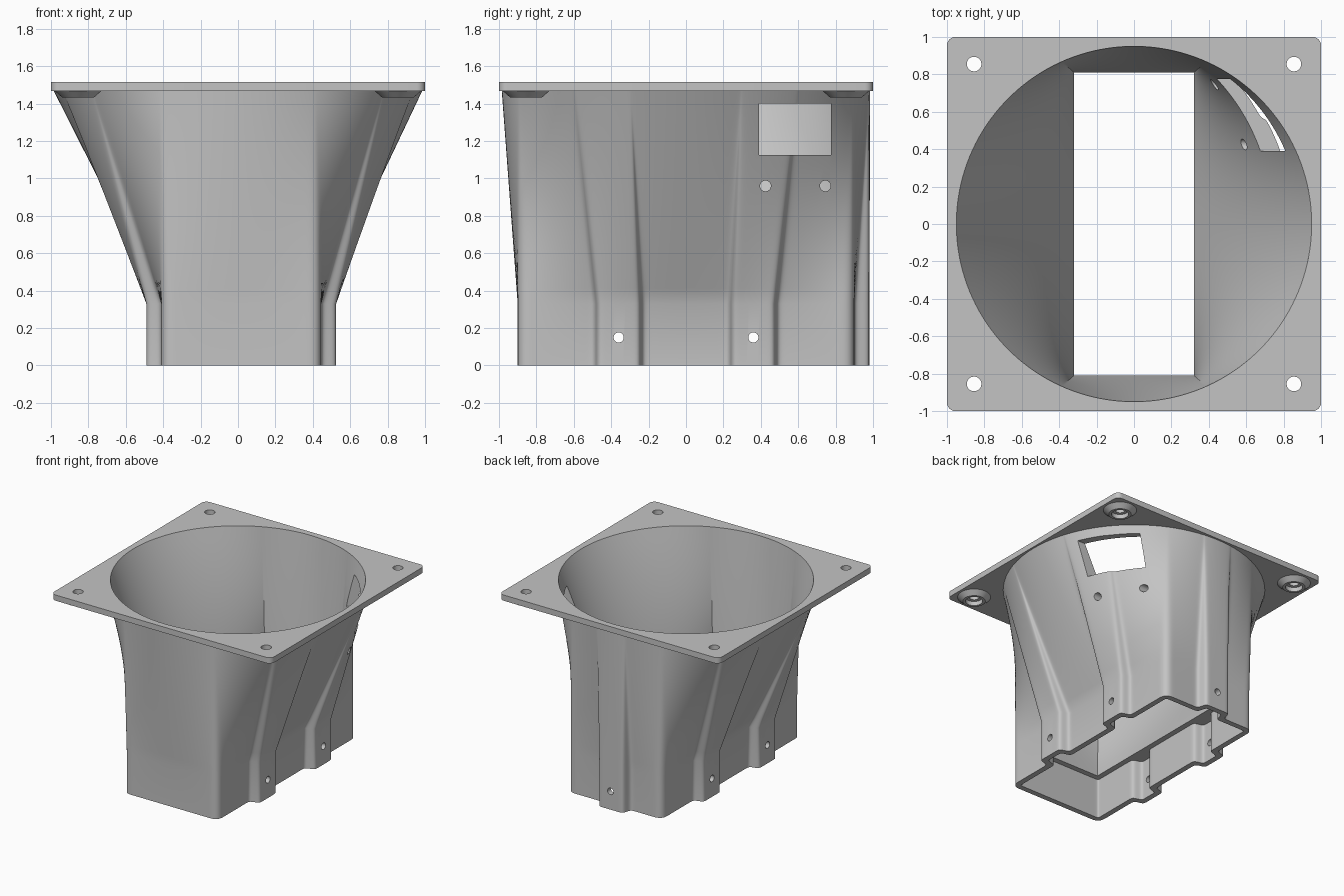
import bpy, bmesh, math
from mathutils import Vector, Matrix

if "Cube" in bpy.data.objects:
    bpy.data.objects.remove(bpy.data.objects["Cube"], do_unlink=True)

grey = bpy.data.materials.new("light grey plastic")
grey.use_nodes = True
grey.diffuse_color = (0.55, 0.55, 0.55, 1)
grey.node_tree.nodes["Principled BSDF"].inputs["Base Color"].default_value = (0.55, 0.55, 0.55, 1)

SOCKET_TOP, PLATE_BOTTOM, PLATE_TOP = 0.33, 1.468, 1.515
OUTER_R, INNER_R, WALL = 0.985, 0.95, 0.045
SLOT_X, SLOT_Y, SLOT_ANGLE = 0.32, 0.81, 66


def make_object(name, bm):
    bmesh.ops.recalc_face_normals(bm, faces=bm.faces)
    mesh = bpy.data.meshes.new(name)
    bm.to_mesh(mesh)
    bm.free()
    obj = bpy.data.objects.new(name, mesh)
    bpy.context.collection.objects.link(obj)
    mesh.materials.append(grey)
    return obj


def select_only(obj):
    bpy.ops.object.select_all(action='DESELECT')
    obj.select_set(True)
    bpy.context.view_layer.objects.active = obj


def smooth(obj):
    select_only(obj)
    bpy.ops.object.shade_smooth_by_angle(angle=math.radians(30))


def cut(obj, cutter_bm):
    cutter = make_object("cutter", cutter_bm)
    cutter.hide_render = True
    mod = obj.modifiers.new("cut", 'BOOLEAN')
    mod.operation, mod.solver, mod.object = 'DIFFERENCE', 'EXACT', cutter
    select_only(obj)
    bpy.ops.object.modifier_apply(modifier=mod.name)
    bpy.data.objects.remove(cutter, do_unlink=True)


def add_cylinder(bm, centre, radius, depth, axis='Z', segments=32):
    turn = {'X': Matrix.Rotation(math.pi / 2, 4, 'Y'),
            'Y': Matrix.Rotation(math.pi / 2, 4, 'X'), 'Z': Matrix()}[axis]
    bmesh.ops.create_cone(bm, cap_ends=True, segments=segments, radius1=radius, radius2=radius,
                          depth=depth, matrix=Matrix.Translation(centre) @ turn)


def add_box(bm, centre, size):
    bmesh.ops.create_cube(bm, size=1, matrix=Matrix.Translation(centre) @ Matrix.Diagonal((*size, 1)))


def bridge(bm, rings):
    n = len(rings[0])
    for a, b in zip(rings, rings[1:] + rings[:1]):
        for i in range(n):
            j = (i + 1) % n
            bm.faces.new((a[i], a[j], b[j], b[i]))


# Socket outline: x, y and the angle it reaches on the round end
half = [(0, -.9, -90), (.4, -.9, -66), (.43, -.885, -65), (.445, -.855, -64),
        (.445, -.49, -38), (.525, -.47, -37), (.525, -.25, -18), (.445, -.23, -17),
        (.445, .23, 17), (.525, .25, 18), (.525, .47, 37), (.445, .49, 38),
        (.445, .855, 64), (.43, .885, 65), (.4, .9, 66),
        (.13, .9, 82), (.11, .98, 83), (0, .98, 90)]
other = [(-(x - .035) if x > .3 else -x, y, 180 - a) for x, y, a in reversed(half[1:-1])]
corners = half + other
count = len(corners)


def inset(i):
    p, q, r = (Vector(corners[k % count][:2]) for k in (i - 1, i, i + 1))
    n1 = Vector((p.y - q.y, q.x - p.x)).normalized()
    n2 = Vector((q.y - r.y, r.x - q.x)).normalized()
    m = (n1 + n2).normalized()
    return q + m * WALL / m.dot(n1)


# Resample evenly, then round the corners by averaging neighbours
samples = []
for i in range(count):
    j = (i + 1) % count
    p, q = Vector(corners[i][:2]), Vector(corners[j][:2])
    a, b = corners[i][2], corners[j][2] + (360 if j == 0 else 0)
    ip, iq = inset(i), inset(j)
    steps = max(2, round((q - p).length / 0.0125))
    for k in range(steps):
        f = k / steps
        ang = math.radians(a + (b - a) * f)
        samples.append(Vector((*p.lerp(q, f), *ip.lerp(iq, f), math.cos(ang), math.sin(ang))))
for _ in range(4):
    samples = [(samples[i - 1] + s * 2 + samples[(i + 1) % len(samples)]) / 4
               for i, s in enumerate(samples)]

outer = [Vector(s[0:2]) for s in samples]
socket = [Vector(s[2:4]) for s in samples]
outer_rim = [Vector(s[4:6]).normalized() * OUTER_R for s in samples]
slot = [Vector((max(-SLOT_X, min(SLOT_X, p.x)), max(-SLOT_Y, min(SLOT_Y, p.y)))) for p in outer]


# Each side of the slot spreads evenly over its own arc of the round opening
def slot_to_rim(p):
    if abs(p.x) > SLOT_X - .0001:
        a = math.radians(SLOT_ANGLE * p.y / SLOT_Y)
        return Vector((math.copysign(math.cos(a), p.x), math.sin(a))) * INNER_R
    a = math.radians(90 - (90 - SLOT_ANGLE) * p.x / SLOT_X)
    return Vector((math.cos(a), math.copysign(math.sin(a), p.y))) * INNER_R


inner_rim = [slot_to_rim(p) for p in slot]


# Duct: socket, straight outer loft to a circle, inner loft back down to a ledge
def ring(bm, points, z):
    return [bm.verts.new((p.x, p.y, z)) for p in points]


def loft(bm, base, rim, top, t):
    return ring(bm, [p.lerp(q, t) for p, q in zip(base, rim)], SOCKET_TOP + (top - SOCKET_TOP) * t)


LEVELS = 14
bm = bmesh.new()
rings = [ring(bm, outer, 0)]
rings += [loft(bm, outer, outer_rim, PLATE_BOTTOM, i / LEVELS) for i in range(LEVELS + 1)]
rings += [loft(bm, slot, inner_rim, PLATE_TOP, i / LEVELS) for i in range(LEVELS, -1, -1)]
rings += [ring(bm, socket, SOCKET_TOP), ring(bm, socket, 0)]
bridge(bm, rings)
bmesh.ops.remove_doubles(bm, verts=bm.verts, dist=1e-5)
duct = make_object("duct", bm)

# Window, sensor holes and screw holes
bm = bmesh.new()
add_box(bm, (.7, .582, 1.262), (.9, .385, .275))
for y in (.425, .745):
    add_cylinder(bm, (.7, y, .96), .029, .9, 'X')
for side in (-1, 1):
    for y in (-.36, .36):
        add_cylinder(bm, (side * .6, y, .15), .027, .8, 'X')
add_cylinder(bm, (0, 1, .15), .027, .5, 'Y')
cut(duct, bm)
smooth(duct)

# Mounting plate with rounded corners
bm = bmesh.new()
add_box(bm, (0, 0, (PLATE_BOTTOM + PLATE_TOP) / 2), (2, 2, PLATE_TOP - PLATE_BOTTOM))
upright = [e for e in bm.edges if abs(e.verts[0].co.z - e.verts[1].co.z) > .01]
bmesh.ops.bevel(bm, geom=upright, offset=.045, segments=6, profile=.5, affect='EDGES')
plate = make_object("mounting_plate", bm)
bm = bmesh.new()
add_cylinder(bm, (0, 0, 1.5), INNER_R, .4, segments=160)
holes = [(sx * .855, sy * .855) for sx in (-1, 1) for sy in (-1, 1)]
for x, y in holes:
    add_cylinder(bm, (x, y, 1.5), .039, .4)
cut(plate, bm)
smooth(plate)

# Tapered screw bosses under the plate
for number, (x, y) in enumerate(holes, 1):
    bm = bmesh.new()
    profile = [(.065, 1.433), (.085, 1.433), (.125, PLATE_BOTTOM), (.065, PLATE_BOTTOM)]
    turns = [2 * math.pi * i / 40 for i in range(40)]
    bridge(bm, [[bm.verts.new((x + r * math.cos(a), y + r * math.sin(a), z)) for a in turns]
                for r, z in profile])
    smooth(make_object(f"screw_boss_{number}", bm))
